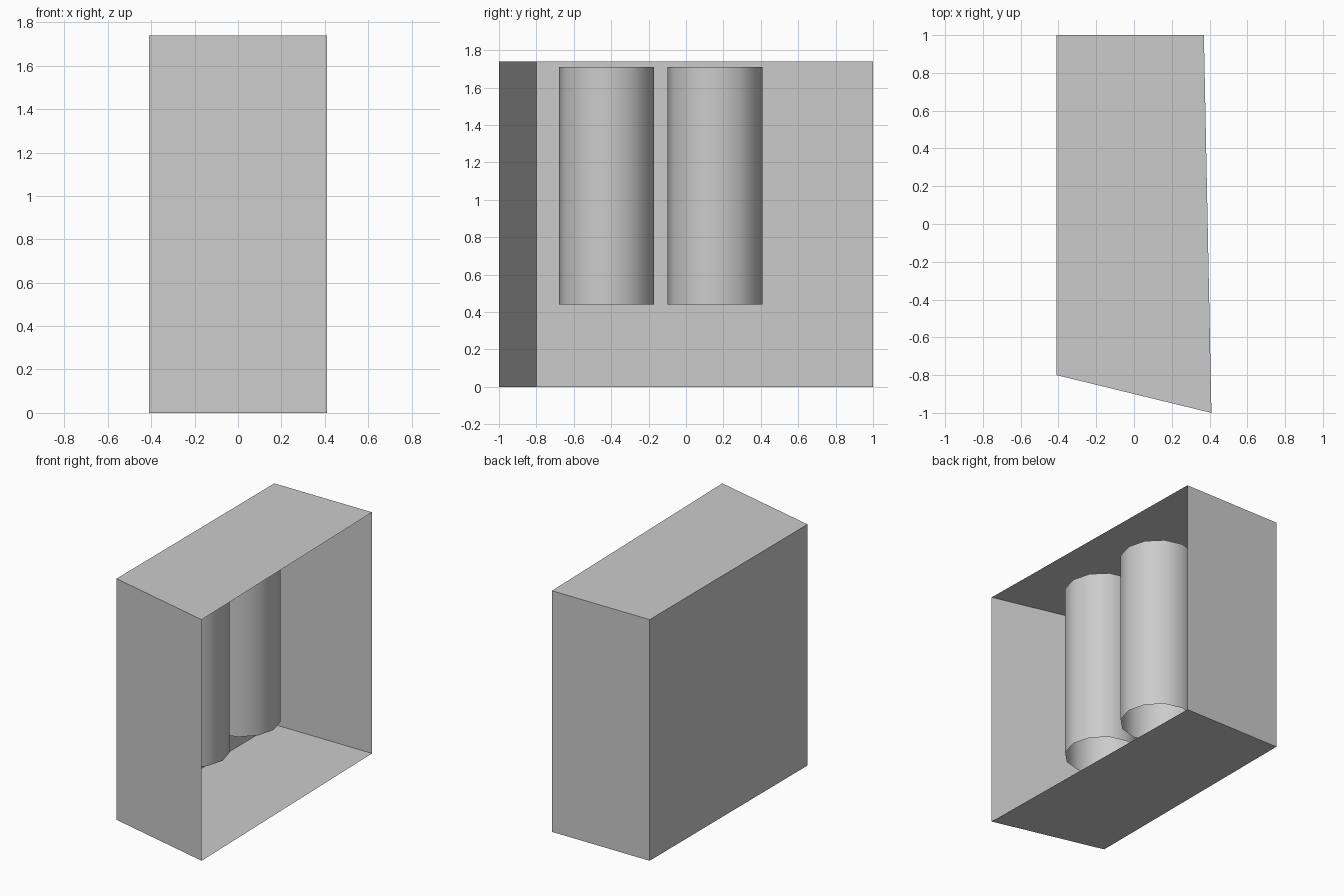
import bpy, bmesh
from mathutils import Matrix

cube = bpy.data.objects.get("Cube")
if cube:
    bpy.data.objects.remove(cube, do_unlink=True)

GREY = 0.6
HEIGHT = 1.74

mat = bpy.data.materials.new("plain grey")
mat.use_nodes = True
mat.diffuse_color = (GREY, GREY, GREY, 1)
mat.node_tree.nodes["Principled BSDF"].inputs["Base Color"].default_value = (GREY, GREY, GREY, 1)


def add_object(name, bm):
    mesh = bpy.data.meshes.new(name)
    bm.to_mesh(mesh)
    bm.free()
    mesh.materials.append(mat)
    obj = bpy.data.objects.new(name, mesh)
    bpy.context.collection.objects.link(obj)
    return obj


# Thin-walled case: slanted plan extruded upwards, open on the left (+x) side
bm = bmesh.new()
plan = [(-0.41, -0.80), (0.41, -1.0), (0.37, 1.0), (-0.41, 1.0)]
base = bm.faces.new([bm.verts.new((x, y, 0)) for x, y in plan])
extruded = bmesh.ops.extrude_face_region(bm, geom=[base], use_keep_orig=True)
for v in extruded["geom"]:
    if isinstance(v, bmesh.types.BMVert):
        v.co.z = HEIGHT
bmesh.ops.recalc_face_normals(bm, faces=bm.faces)
open_side = [f for f in bm.faces if f.normal.x > 0.9]
bmesh.ops.delete(bm, geom=open_side, context="FACES")
add_object("open_case", bm)

# Two open-ended tubes hanging inside the case
TUBE_BOTTOM, TUBE_TOP, RADIUS = 0.44, 1.71, 0.255
for name, y in (("front_tube", -0.425), ("back_tube", 0.155)):
    bm = bmesh.new()
    centre = Matrix.Translation((-0.08, y, (TUBE_BOTTOM + TUBE_TOP) / 2))
    bmesh.ops.create_cone(bm, segments=12, radius1=RADIUS, radius2=RADIUS,
                          depth=TUBE_TOP - TUBE_BOTTOM, cap_ends=False, matrix=centre)
    for f in bm.faces:
        f.smooth = True
    add_object(name, bm)
